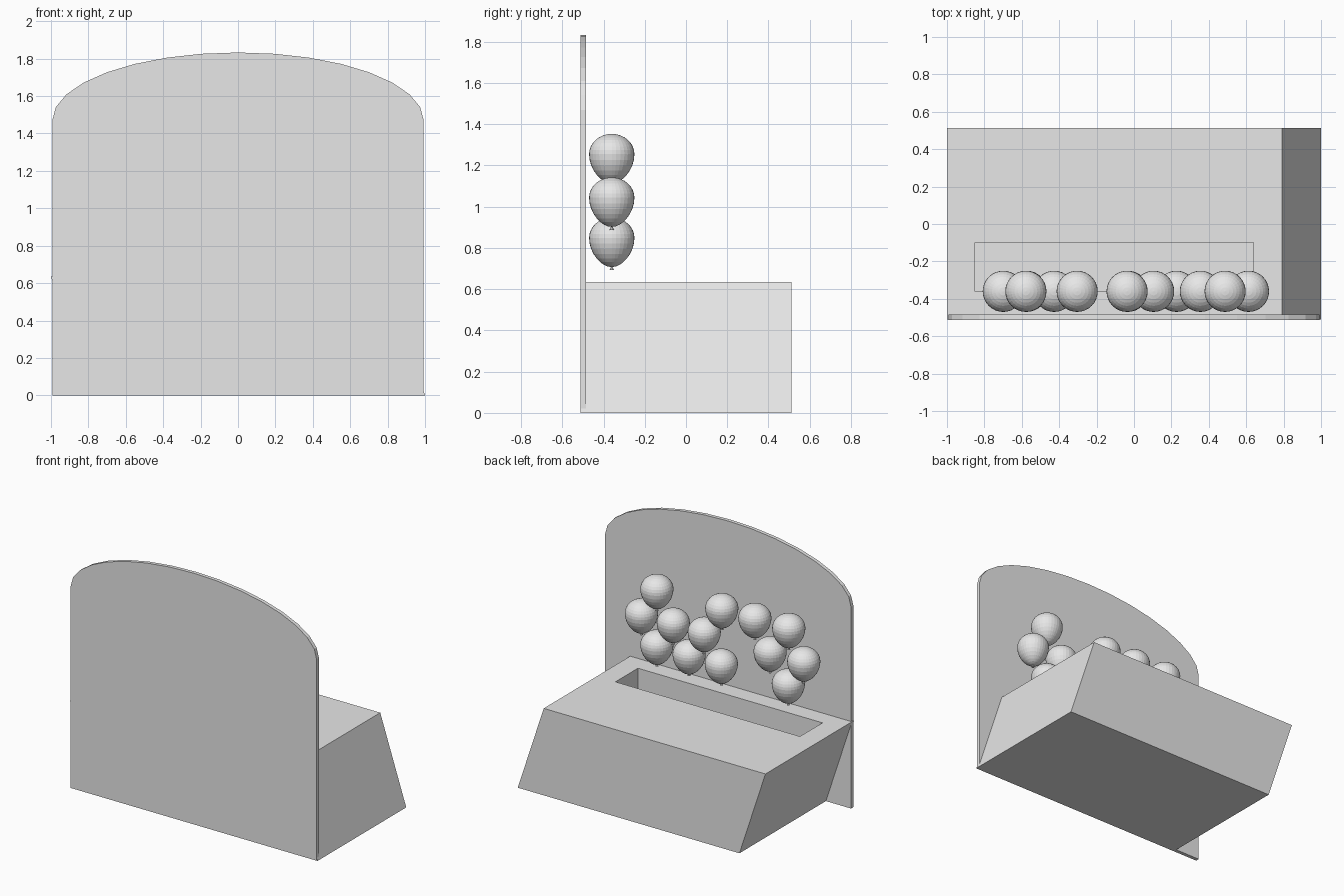
import bpy, bmesh, math

if "Cube" in bpy.data.objects:
    bpy.data.objects.remove(bpy.data.objects["Cube"], do_unlink=True)

grey = bpy.data.materials.new("plain_grey")
grey.use_nodes = True
grey.diffuse_color = (0.8, 0.8, 0.8, 1)
grey.node_tree.nodes["Principled BSDF"].inputs["Base Color"].default_value = (0.8, 0.8, 0.8, 1)


def finish(name, bm):
    bmesh.ops.recalc_face_normals(bm, faces=bm.faces)
    mesh = bpy.data.meshes.new(name)
    bm.to_mesh(mesh)
    bm.free()
    mesh.materials.append(grey)
    obj = bpy.data.objects.new(name, mesh)
    bpy.context.collection.objects.link(obj)
    return obj


def ring(bm, x0, x1, y0, y1, z):
    return [bm.verts.new((x, y, z)) for x, y in ((x0, y0), (x1, y0), (x1, y1), (x0, y1))]


def bridge(bm, lower, upper):
    n = len(lower)
    for i in range(n):
        j = (i + 1) % n
        bm.faces.new((lower[i], lower[j], upper[j], upper[i]))


# Front panel with an elliptical arched top
HALF, SHOULDER, RISE, STEPS = 0.993, 1.47, 0.363, 16
outline = [(-HALF, 0), (HALF, 0)]
for i in range(STEPS + 1):
    a = math.pi * i / STEPS
    outline.append((HALF * math.cos(a), SHOULDER + RISE * math.sin(a)))
bm = bmesh.new()
front = [bm.verts.new((x, -0.512, z)) for x, z in outline]
back = [bm.verts.new((x, -0.485, z)) for x, z in outline]
bm.faces.new(front)
bm.faces.new(back)
bridge(bm, front, back)
finish("arched_panel", bm)

# Slanted box with a vertical-walled slot in its top
bm = bmesh.new()
TOP = 0.635
bottom = ring(bm, -0.79, 1.0, -0.51, 0.512, 0)
rim = ring(bm, -1.0, 0.79, -0.51, 0.512, TOP)
slot_rim = ring(bm, -0.85, 0.64, -0.36, -0.10, TOP)
slot_floor = ring(bm, -0.85, 0.64, -0.36, -0.10, TOP - 0.3)
bm.faces.new(bottom)
bm.faces.new(slot_floor)
bridge(bm, bottom, rim)
bridge(bm, rim, slot_rim)
bridge(bm, slot_rim, slot_floor)
finish("slanted_box", bm)


# Balloon: round crown, tapered lower half and a small knot
def balloon_mesh():
    segs, rings, radius, crown, taper = 32, 16, 0.11, 0.098, 0.142
    bm = bmesh.new()
    bmesh.ops.create_uvsphere(bm, u_segments=segs, v_segments=rings, radius=1)
    for v in bm.verts:
        h = v.co.z
        pinch = 1 if h > 0 else 1 - 0.12 * h * h
        v.co.x *= radius * pinch
        v.co.y *= radius * pinch
        v.co.z = 0.022 + h * (crown if h > 0 else taper)
    knot = bmesh.ops.create_cone(bm, cap_ends=True, segments=8, radius1=0.011,
                                 radius2=0.003, depth=0.018)
    bmesh.ops.translate(bm, verts=knot["verts"], vec=(0, 0, -0.126))
    return bm


rows = {
    "upper": (1.233, (0.487, -0.037, -0.304, -0.578)),
    "middle": (1.022, (0.612, 0.355, 0.105, -0.427, -0.699)),
    "lower": (0.827, (0.487, 0.227, -0.033, -0.574)),
}
master = finish("balloon_master", balloon_mesh())
for row, (z, xs) in rows.items():
    for i, x in enumerate(xs):
        balloon = bpy.data.objects.new(f"balloon_{row}_{i + 1}", master.data)
        balloon.location = (x, -0.36, z)
        bpy.context.collection.objects.link(balloon)
bpy.data.objects.remove(master, do_unlink=True)
